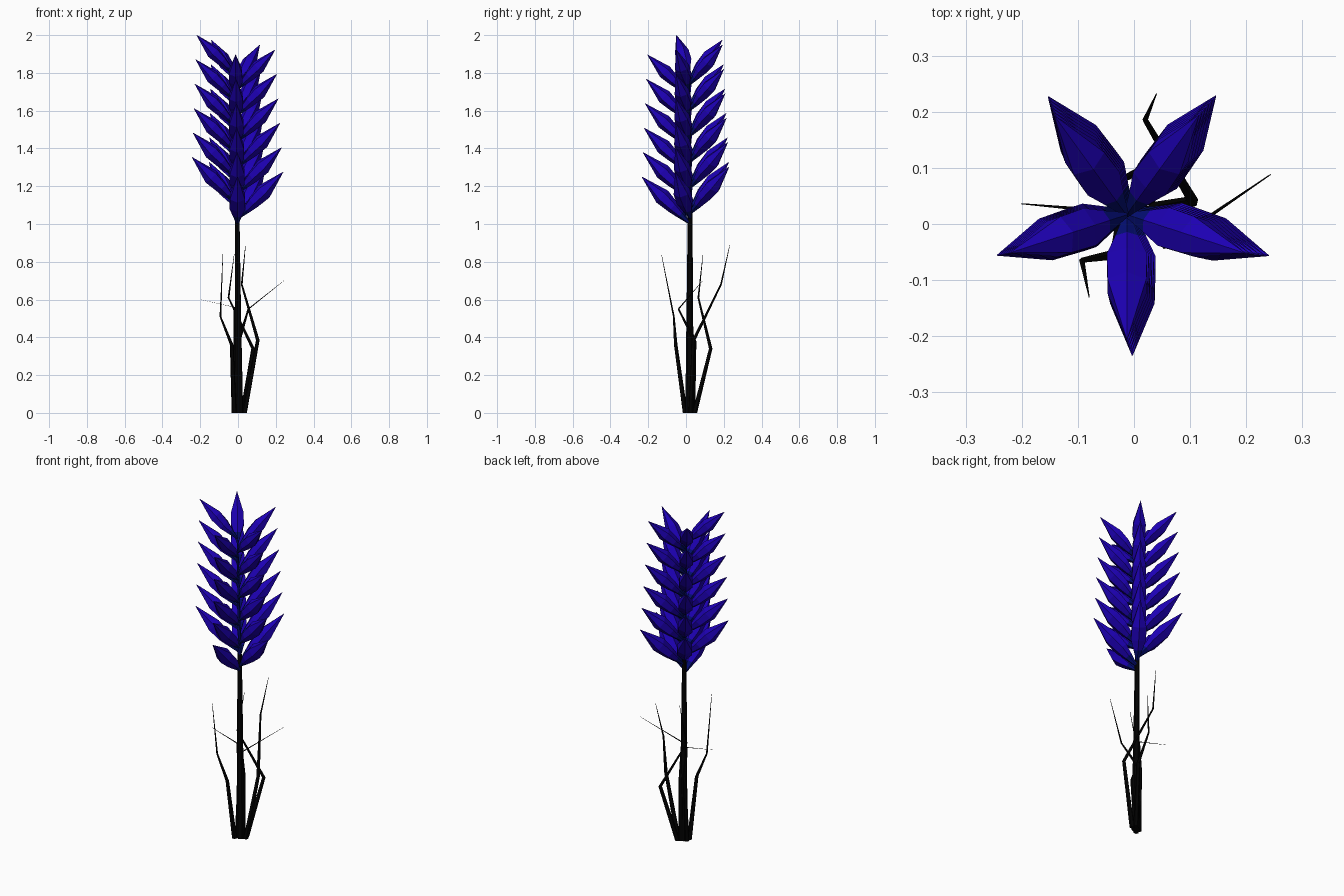
import bpy, bmesh, math
from mathutils import Vector

cube = bpy.data.objects.get("Cube")
if cube:
    bpy.data.objects.remove(cube, do_unlink=True)


def material(name, color):
    m = bpy.data.materials.new(name)
    m.use_nodes = True
    m.diffuse_color = color
    bsdf = next(n for n in m.node_tree.nodes if n.type == 'BSDF_PRINCIPLED')
    bsdf.inputs["Base Color"].default_value = color
    return m


petal_blue = material("petal blue", (0.012, 0.0, 0.45, 1))
base_navy = material("petal base navy", (0.001, 0.004, 0.17, 1))
stalk_black = material("stalk black", (0.0005, 0.0005, 0.0005, 1))


def add_loft(bm, rings, first_slot=0):
    """Skin equally sized point rings and cap both ends; the first band
    and its cap take the material slot first_slot."""
    loops = [[bm.verts.new(p) for p in ring] for ring in rings]
    n = len(loops[0])
    for band, (a, b) in enumerate(zip(loops, loops[1:])):
        for i in range(n):
            j = (i + 1) % n
            face = bm.faces.new((a[i], a[j], b[j], b[i]))
            face.material_index = first_slot if band == 0 else 0
    bm.faces.new(loops[0][::-1]).material_index = first_slot
    bm.faces.new(loops[-1])


def ring(center, u, v, ru, rv, sides, turn=0.0):
    pts = []
    for i in range(sides):
        a = turn + math.tau * i / sides
        pts.append(center + u * (ru * math.cos(a)) + v * (rv * math.sin(a)))
    return pts


def finish(bm, name, mats):
    bmesh.ops.recalc_face_normals(bm, faces=bm.faces)
    me = bpy.data.meshes.new(name)
    bm.to_mesh(me)
    bm.free()
    for m in mats:
        me.materials.append(m)
    ob = bpy.data.objects.new(name, me)
    bpy.context.collection.objects.link(ob)


def stalk(name, path, radii, sides, mat=stalk_black):
    """Tapered stalk with horizontal cross-sections along a bent path."""
    bm = bmesh.new()
    x, y = Vector((1, 0, 0)), Vector((0, 1, 0))
    add_loft(bm, [ring(Vector(p), x, y, r, r, sides, 0.4)
                  for p, r in zip(path, radii)])
    finish(bm, name, [mat])


# Main stem, and its thinner continuation inside the flower
stalk("stem", [(0.005, 0.02, 0), (0, 0.02, 0.5), (-0.004, 0.022, 1.1)],
      [0.024, 0.018, 0.012], 6)
stalk("flower_core", [(-0.004, 0.022, 1.1), (-0.014, 0.016, 1.78)],
      [0.01, 0.004], 6, base_navy)

# Bent blades around the foot of the stem
blades = {
    "front_blade": [(-0.02, -0.005, 0), (-0.033, -0.055, 0.36),
                    (-0.093, -0.065, 0.51), (-0.08, -0.13, 0.84)],
    "left_blade": [(0.034, 0.025, 0), (0.105, 0.04, 0.385),
                   (0.02, 0.185, 0.68), (0.04, 0.232, 0.89)],
    "back_blade": [(0.025, 0.045, 0), (0.08, 0.13, 0.34),
                   (-0.05, 0.065, 0.61), (-0.02, 0.09, 0.84)],
    "side_blade": [(0.01, 0.035, 0), (0.005, 0.045, 0.38),
                   (0.055, -0.04, 0.55), (0.243, 0.088, 0.7)],
    "right_blade": [(-0.02, 0.02, 0), (-0.015, 0.035, 0.38),
                    (-0.02, 0.02, 0.56), (-0.2, 0.036, 0.6)],
}
for name, path in blades.items():
    stalk(name, path, [0.014, 0.01, 0.005, 0.001], 5)

# Pointed petals climbing the stem in a five-way spiral, with navy bases;
# each profile row is distance along the petal, half width, half depth
PETALS = 30
PROFILE = [(0.0, 0.006, 0.005), (0.2, 0.028, 0.022), (0.36, 0.048, 0.034),
           (0.58, 0.046, 0.044), (1.0, 0.001, 0.001)]
bm = bmesh.new()
for k in range(PETALS):
    f = k / (PETALS - 1)
    size = 1 - 0.16 * f
    angle = math.radians(-90 + 72 * k)
    out = Vector((math.cos(angle), math.sin(angle), 0))
    side = Vector((-out.y, out.x, 0))
    rise = 0.25 * size
    base = Vector((-0.003 - 0.011 * f, 0.023 - 0.007 * f,
                   1.25 + 0.75 * f - rise))
    reach = out * (0.257 * size) + Vector((0, 0, rise))
    up = side.cross(reach.normalized())
    add_loft(bm, [ring(base + reach * t, side, up, w * size, d * size,
                       6, math.pi / 2) for t, w, d in PROFILE],
             first_slot=1)
finish(bm, "petals", [petal_blue, base_navy])
